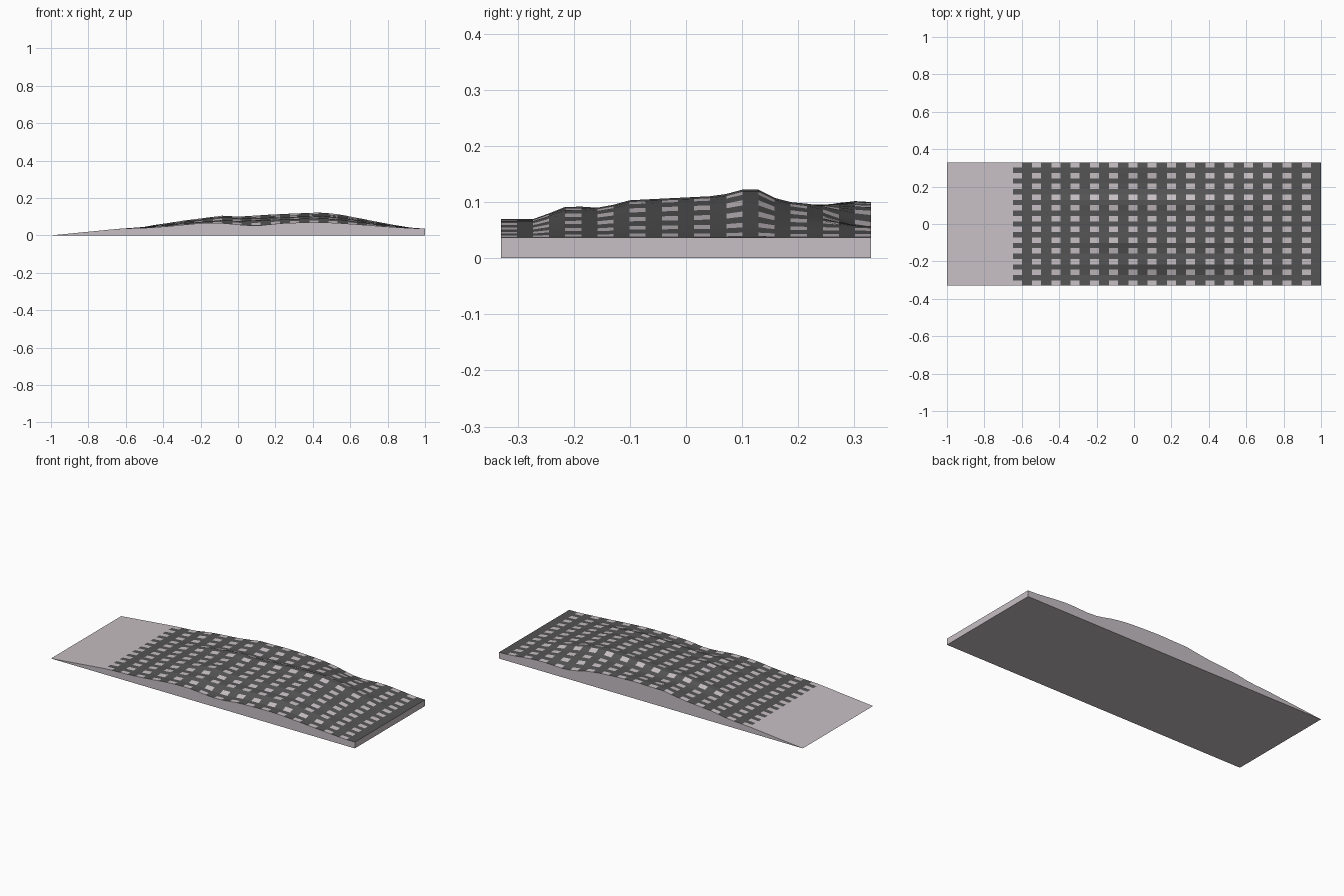
import bpy, bmesh, math

if "Cube" in bpy.data.objects:
    bpy.data.objects.remove(bpy.data.objects["Cube"])

HALF_Y = 0.33
ROWS = 23            # alternating light / dark bands across y
PERIOD = 0.103       # column pair pitch along x

# ridge lines along x and y, as (position, height)
RIDGE_X = [(-1, 0.0), (-0.655, 0.034), (-0.6, 0.038), (-0.5, 0.045), (-0.3, 0.078),
           (-0.08, 0.106), (0.0, 0.1), (0.2, 0.113), (0.45, 0.123), (0.55, 0.111),
           (0.8, 0.062), (0.93, 0.04), (1, 0.037)]
RIDGE_Y = [(-0.33, 0.07), (-0.27, 0.07), (-0.21, 0.094), (-0.15, 0.09), (-0.1, 0.104),
           (0.0, 0.109), (0.06, 0.112), (0.1, 0.123), (0.13, 0.123), (0.17, 0.102),
           (0.25, 0.099), (0.33, 0.097)]
# local swells and dips: x, y, amount, spread x, spread y
BUMPS = [(0.1, -0.31, -0.012, 0.1, 0.07), (0.54, 0.33, -0.034, 0.15, 0.08),
         (0.03, 0.31, 0.018, 0.2, 0.07), (-0.1, -0.1, 0.009, 0.12, 0.05),
         (-0.2, -0.32, 0.007, 0.12, 0.08), (-0.4, 0.3, 0.008, 0.12, 0.08)]


def lerp(points, t):
    for (a, u), (b, v) in zip(points, points[1:]):
        if t <= b:
            return u + (v - u) * (t - a) / (b - a)
    return points[-1][1]


def height(x, y):
    z = lerp(RIDGE_X, x)
    if x < -0.62 or x > 0.99:
        return z
    h = 0.037 + (z - 0.037) * (lerp(RIDGE_Y, y) - 0.037) / 0.086
    fade = min(1, (x + 0.62) / 0.15, (0.99 - x) / 0.15)
    for bx, by, amount, sx, sy in BUMPS:
        h += fade * amount * math.exp(-((x - bx) / sx) ** 2 - ((y - by) / sy) ** 2)
    return h


def material(name, rgb):
    m = bpy.data.materials.new(name)
    m.diffuse_color = (*rgb, 1)
    m.use_nodes = True
    m.node_tree.nodes["Principled BSDF"].inputs["Base Color"].default_value = m.diffuse_color
    return m


# column edges: plain entry slope, then light/dark pairs
xs = [-1.0]
for i in range(16):
    start = 1.0 - (16 - i) * PERIOD
    xs += [start, start + 0.048]
xs.append(1.0)
ys = [-HALF_Y + 2 * HALF_Y * j / ROWS for j in range(ROWS + 1)]

bm = bmesh.new()
top = [[bm.verts.new((x, y, height(x, y))) for y in ys] for x in xs]

# patterned top surface
for i in range(len(xs) - 1):
    for j in range(ROWS):
        f = bm.faces.new((top[i][j], top[i + 1][j], top[i + 1][j + 1], top[i][j + 1]))
        dark_column = i > 0 and i % 2 == 0
        dark_row = i > 0 and j % 2 == 1
        f.material_index = 1 if dark_column or dark_row else 0

# side walls, end wall and underside
low = [[bm.verts.new((x, y, 0)) for x in xs[1:]] for y in (-HALF_Y, HALF_Y)]
end = [low[0][-1]] + [bm.verts.new((1, y, 0)) for y in ys[1:-1]] + [low[1][-1]]
for row, k in zip(low, (0, -1)):
    bm.faces.new((top[0][k], row[0], top[1][k]))
    for i in range(len(row) - 1):
        bm.faces.new((row[i], row[i + 1], top[i + 2][k], top[i + 1][k]))
for j in range(ROWS):
    bm.faces.new((end[j], end[j + 1], top[-1][j + 1], top[-1][j]))
bm.faces.new(top[0] + low[1] + end[-2:0:-1] + low[0][::-1])
bmesh.ops.recalc_face_normals(bm, faces=bm.faces)

mesh = bpy.data.meshes.new("bumpy_ramp")
bm.to_mesh(mesh)
bm.free()
mesh.materials.append(material("pale_mauve", (0.57, 0.52, 0.55)))
mesh.materials.append(material("dark_grid", (0.09, 0.09, 0.09)))
ramp = bpy.data.objects.new("bumpy_ramp", mesh)
bpy.context.collection.objects.link(ramp)
